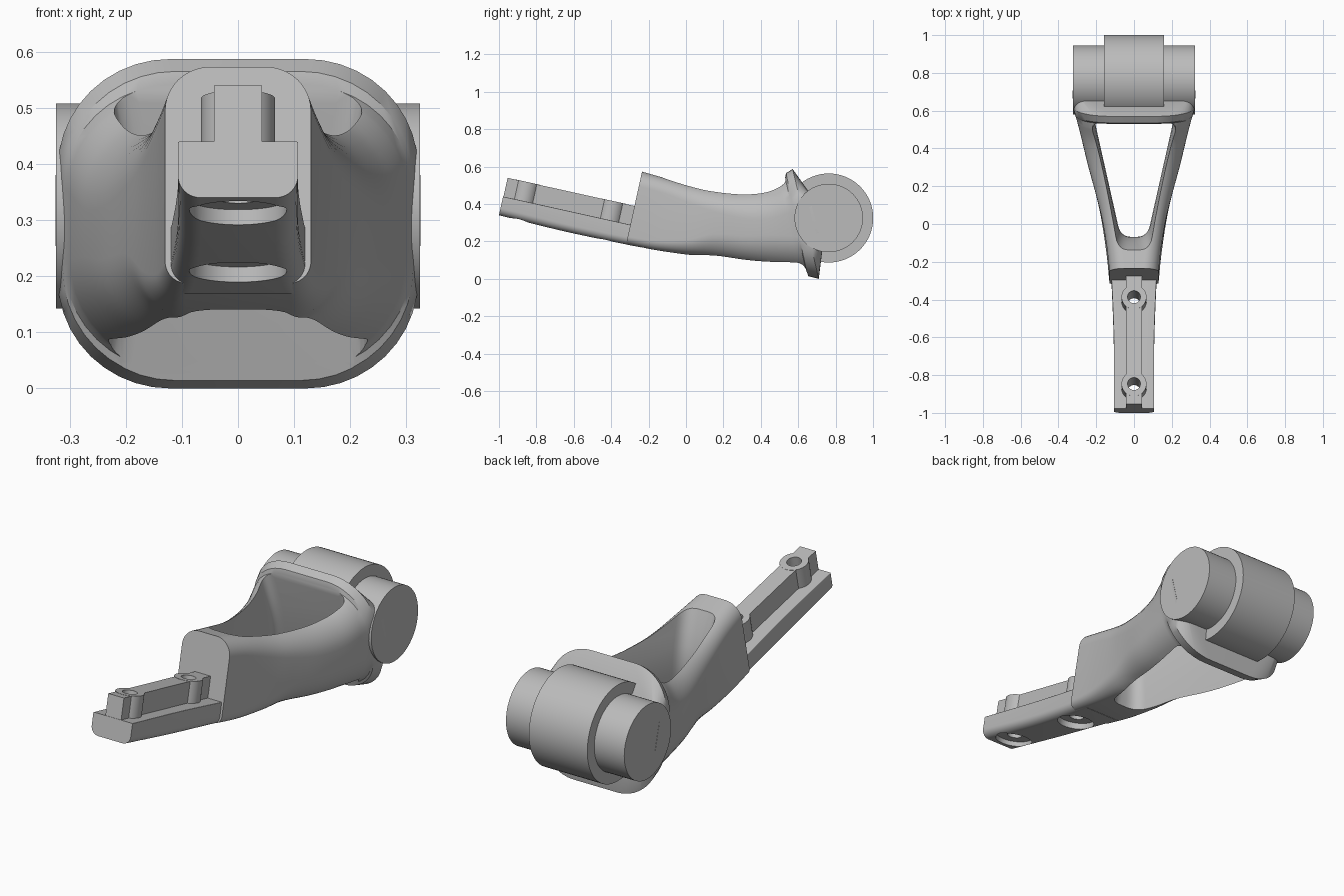
import bpy, bmesh, math
from mathutils import Matrix, Vector

cube = bpy.data.objects.get("Cube")
if cube:
    bpy.data.objects.remove(cube)

grey = bpy.data.materials.new("plain grey")
grey.use_nodes = True
COLOUR = (0.5, 0.5, 0.5, 1)
grey.diffuse_color = COLOUR
grey.node_tree.nodes["Principled BSDF"].inputs["Base Color"].default_value = COLOUR

# The mounting arm lies in a frame tilted nose-up
TILT = Matrix.Translation((0, -1, 0.34)) @ Matrix.Rotation(math.radians(-12.5), 4, "X")


def finish(name, bm):
    bmesh.ops.recalc_face_normals(bm, faces=bm.faces)
    mesh = bpy.data.meshes.new(name)
    bm.to_mesh(mesh)
    bm.free()
    mesh.materials.append(grey)
    obj = bpy.data.objects.new(name, mesh)
    bpy.context.collection.objects.link(obj)
    return obj


def loft(name, rings):
    bm = bmesh.new()
    loops = [[bm.verts.new(p) for p in ring] for ring in rings]
    n = len(loops[0])
    for a, b in zip(loops, loops[1:]):
        for i in range(n):
            j = (i + 1) % n
            bm.faces.new((a[i], a[j], b[j], b[i]))
    bm.faces.new(loops[0])
    bm.faces.new(loops[-1])
    return finish(name, bm)


def smooth(rows, steps=6):
    """Catmull-Rom interpolation of rows of numbers."""
    rows = [Vector(r) for r in rows]
    pts = [rows[0]] + rows + [rows[-1]]
    out = []
    for a, b, c, d in zip(pts, pts[1:], pts[2:], pts[3:]):
        for k in range(steps):
            t = k / steps
            out.append(b + (c - a) * (t / 2) + (a * 2 - b * 5 + c * 4 - d) * (t * t / 2)
                       + (b * 3 - a - c * 3 + d) * (t ** 3 / 2))
    return out + [rows[-1]]


def section(row, n=10):
    """Rounded rectangle across x, standing between a bottom and a top point."""
    yt, zt, yb, zb, w, rt, rb = row
    top, bottom = Vector((0, yt, zt)), Vector((0, yb, zb))
    h = (top - bottom).length
    ring = []
    corners = ((w - rt, h - rt, rt), (rt - w, h - rt, rt), (rb - w, rb, rb), (w - rb, rb, rb))
    for q, (cx, ct, r) in enumerate(corners):
        for k in range(n + 1):
            a = (q + k / n) * math.pi / 2
            p = bottom.lerp(top, (ct + r * math.sin(a)) / h)
            ring.append((cx + r * math.cos(a), p.y, p.z))
    return ring


def plan(row, r=0.06, n=6):
    """Horizontal trapezoid with rounded corners."""
    z, y0, w0, y1, w1 = row
    pts = [Vector(p) for p in ((-w0, y0, z), (w0, y0, z), (w1, y1, z), (-w1, y1, z))]
    ring = []
    for i, p in enumerate(pts):
        a = p + (pts[i - 1] - p).normalized() * r
        b = p + (pts[(i + 1) % 4] - p).normalized() * r
        for k in range(n + 1):
            t = k / n
            ring.append(a.lerp(p, t).lerp(p.lerp(b, t), t))
    return ring


def cylinder(name, radius, depth, matrix):
    bm = bmesh.new()
    bmesh.ops.create_cone(bm, cap_ends=True, segments=64, radius1=radius,
                          radius2=radius, depth=depth, matrix=matrix)
    return finish(name, bm)


def upright(name, s, radius, low, high):
    return cylinder(name, radius, high - low,
                    TILT @ Matrix.Translation((0, s, (low + high) / 2)))


def combine(obj, other, operation, keep=False):
    mod = obj.modifiers.new("combine", "BOOLEAN")
    mod.operation, mod.solver, mod.object = operation, "EXACT", other
    bpy.context.view_layer.objects.active = obj
    bpy.ops.object.modifier_apply(modifier=mod.name)
    if not keep:
        bpy.data.objects.remove(other)


# Forked body: top y, z; bottom y, z; half width; top and bottom radii
shell = smooth([
    (-0.235, 0.573, -0.32, 0.187, 0.13, 0.08, 0.04),
    (-0.1, 0.535, -0.17, 0.155, 0.145, 0.08, 0.05),
    (0.04, 0.5, 0, 0.13, 0.17, 0.1, 0.08),
    (0.15, 0.48, 0.15, 0.11, 0.2, 0.12, 0.13),
    (0.3, 0.472, 0.32, 0.08, 0.243, 0.15, 0.15),
    (0.42, 0.49, 0.46, 0.055, 0.274, 0.17, 0.18),
    (0.5, 0.525, 0.63, 0.035, 0.302, 0.18, 0.2),
])
# Flange lip and its sloping rear
shell += [
    (0.53, 0.54, 0.645, 0.03, 0.31, 0.19, 0.2),
    (0.535, 0.565, 0.65, 0.015, 0.312, 0.2, 0.2),
    (0.57, 0.587, 0.71, 0, 0.321, 0.2, 0.2),
    (0.65, 0.475, 0.73, 0.16, 0.325, 0.1, 0.1),
]
body = loft("forked_body", [section(r) for r in shell])

# Pivot barrel and its narrower axle
across = Matrix.Translation((0, 0.763, 0.325)) @ Matrix.Rotation(math.pi / 2, 4, "Y")
barrel = cylinder("pivot_barrel", 0.238, 0.32, across)
axle = cylinder("pivot_axle", 0.183, 0.648, across)

# Waisted window through the body
window = loft("window_cutter", [plan(r) for r in smooth([
    (0.65, -0.18, 0.095, 0.51, 0.26),
    (0.32, -0.07, 0.07, 0.575, 0.215),
    (-0.05, -0.11, 0.09, 0.67, 0.265),
])])
window.hide_render = True
for part in (body, barrel, axle):
    combine(part, window, "DIFFERENCE", keep=True)
bpy.data.objects.remove(window)

# Mounting arm base
arm = loft("mounting_arm", [section(r) for r in smooth([
    (-0.978, 0.44, -1, 0.34, 0.107, 0.003, 0.04),
    (-0.62, 0.361, -0.66, 0.256, 0.107, 0.003, 0.04),
    (-0.32, 0.294, -0.35, 0.19, 0.118, 0.003, 0.04),
    (-0.2, 0.268, -0.24, 0.168, 0.128, 0.003, 0.04),
])])

# Raised rib with two screw bosses
bm = bmesh.new()
bmesh.ops.create_cube(bm, size=1, matrix=TILT @ Matrix.Translation((0, 0.367, 0.14))
                      @ Matrix.Diagonal((0.086, 0.73, 0.13, 1)))
combine(arm, finish("rib", bm), "UNION")
SCREWS = (0.112, 0.583)
for s in SCREWS:
    combine(arm, upright("boss", s, 0.066, 0.06, 0.206), "UNION")
for s in SCREWS:
    combine(arm, upright("hole_cutter", s, 0.034, -0.2, 0.4), "DIFFERENCE")
    combine(arm, upright("recess_cutter", s, 0.087, -0.2, 0.022), "DIFFERENCE")

# Smooth shading with crisp edges
bpy.ops.object.select_all(action="DESELECT")
for part in (body, barrel, axle, arm):
    part.select_set(True)
bpy.context.view_layer.objects.active = body
bpy.ops.object.shade_smooth_by_angle(angle=math.radians(32))
